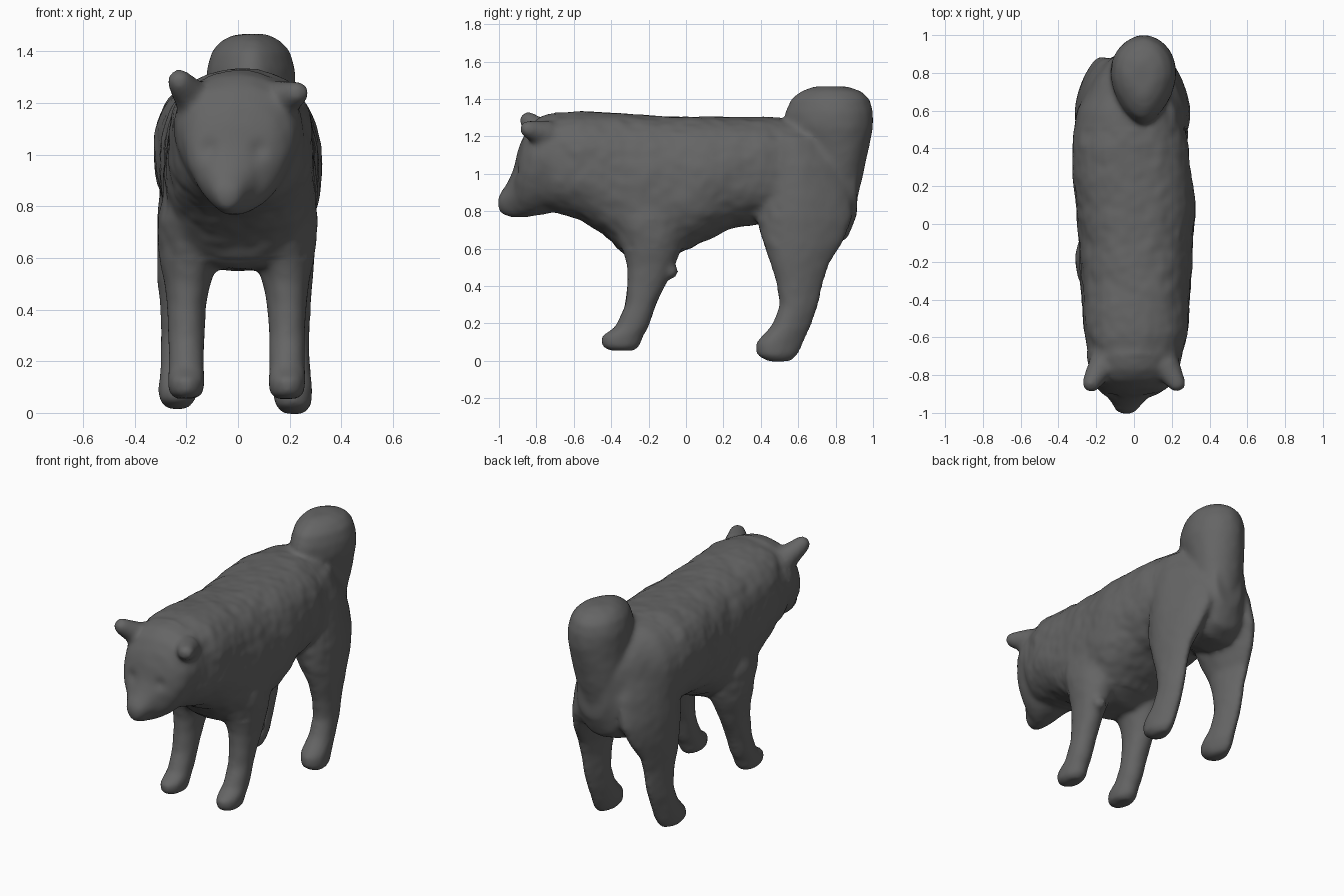
import bpy
import bmesh
import math
from mathutils import Vector, noise

cube = bpy.data.objects.get("Cube")
if cube:
    bpy.data.objects.remove(cube, do_unlink=True)

SIDES = 32
bm = bmesh.new()


def loft(rings, place, power=1.0, taper=0.0):
    """Skin closed rings (station, low, high, x centre, half width)."""
    loops = []
    for s, low, high, cx, hw in rings:
        loop = []
        for i in range(SIDES):
            a = math.tau * i / SIDES
            c, d = math.cos(a), math.sin(a)
            u = math.copysign(abs(c) ** power, c)
            v = math.copysign(abs(d) ** power, d)
            x = cx + hw * u * (1 + taper * v)
            loop.append(bm.verts.new(place(s, x, (low + high) / 2 + v * (high - low) / 2)))
        loops.append(loop)
    for a, b in zip(loops, loops[1:]):
        for i in range(SIDES):
            j = (i + 1) % SIDES
            bm.faces.new((a[i], a[j], b[j], b[i]))
    bm.faces.new(loops[0][::-1])
    bm.faces.new(loops[-1])


def along_y(s, x, t):
    return (x, s, t)


def along_z(s, x, t):
    return (x, t, s)


def ball(centre, radius):
    made = bmesh.ops.create_uvsphere(bm, u_segments=16, v_segments=10, radius=radius)
    bmesh.ops.translate(bm, verts=made["verts"], vec=centre)


# Torso from neck to rump
loft([(-.8, .82, 1.24, 0, .18), (-.72, .8, 1.315, .01, .24), (-.58, .76, 1.335, .01, .275),
      (-.45, .68, 1.33, .01, .285), (-.32, .56, 1.32, .01, .292), (-.1, .545, 1.31, .01, .302),
      (.08, .63, 1.305, .01, .315), (.25, .71, 1.305, -.01, .315), (.4, .73, 1.305, -.02, .31),
      (.6, .63, 1.29, -.025, .28), (.76, .61, 1.25, -.01, .215), (.86, .65, 1.2, .01, .155),
      (.915, .78, 1.15, .03, .1)], along_y, .82)

# Head and muzzle
loft([(-1.005, .82, .87, -.04, .025), (-.988, .785, .905, -.04, .055), (-.95, .77, .96, -.035, .08),
      (-.92, .765, 1.03, -.03, .105), (-.9, .765, 1.12, -.02, .145), (-.87, .765, 1.2, -.01, .185),
      (-.83, .77, 1.265, 0, .212), (-.77, .78, 1.31, 0, .236), (-.68, .8, 1.33, 0, .25)],
     along_y, 1.0, .2)

# Curled tail resting on the rump
loft([(.85, .66, .915, .02, .11), (1.0, .64, .95, .03, .145), (1.12, .6, .975, .04, .16),
      (1.25, .53, 1.0, .05, .172), (1.33, .53, 1.0, .05, .17), (1.4, .56, .98, .05, .15),
      (1.44, .61, .94, .05, .115), (1.468, .68, .86, .05, .06)], along_z, 1.08, .2)

for side, front_x, rear_x, ear_z, drop in ((-1, -.2, -.23, 1.32, .02), (1, .19, .21, 1.275, 0)):
    # Front leg with paw
    loft([(.055, -.41, -.28, front_x, .04), (.075, -.45, -.25, front_x, .067),
          (.13, -.455, -.23, front_x, .073), (.18, -.38, -.2, front_x, .07),
          (.3, -.325, -.16, front_x, .07), (.42, -.315, -.1, front_x, .077),
          (.5, -.315, -.065, front_x * .98, .09), (.58, -.335, -.03, front_x * .95, .112),
          (.76, -.4, .02, side * .185, .125), (.92, -.36, -.04, side * .16, .11)], along_z, .98)
    # Hind leg with a thigh that melts into the flank
    loft([(drop - .005, .44, .56, rear_x + side * .005, .04), (drop + .03, .375, .6, rear_x + side * .005, .07),
          (.1, .375, .63, rear_x, .077), (.19, .46, .67, rear_x, .068),
          (.3, .5, .71, rear_x, .066), (.42, .48, .735, rear_x, .07),
          (.52, .45, .77, rear_x, .08), (.63, .41, .84, rear_x * .9, .105),
          (.76, .375, .89, rear_x * .76, .135), (.9, .37, .88, rear_x * .64, .15),
          (1.05, .38, .84, rear_x * .54, .15), (1.2, .42, .76, rear_x * .4, .13)],
         along_z, 1.1, -.28)
    # Small rounded ear pointing out and forward
    for k in range(7):
        t = k / 6
        base = Vector((side * .17, -.75, 1.21))
        ball(base.lerp(Vector((side * .227, -.842, ear_z - .037)), t), .075 - .026 * t)

# Tuft behind the left elbow
ball(Vector((.2, -.085, .48)), .045)

bmesh.ops.recalc_face_normals(bm, faces=bm.faces)
mesh = bpy.data.meshes.new("dog")
bm.to_mesh(mesh)
bm.free()
dog = bpy.data.objects.new("dog", mesh)
bpy.context.collection.objects.link(dog)
bpy.ops.object.select_all(action="DESELECT")
dog.select_set(True)
bpy.context.view_layer.objects.active = dog

# Fuse the parts into one soft skin
remesh = dog.modifiers.new("fuse", "REMESH")
remesh.mode = "VOXEL"
remesh.voxel_size = .014
soften = dog.modifiers.new("soften", "SMOOTH")
soften.factor = .5
soften.iterations = 14
for name in ("fuse", "soften"):
    bpy.ops.object.modifier_apply(modifier=name)

# Lumpy coat, strongest on the flanks, and shallow eye sockets
mesh = dog.data
normals = [v.normal.copy() for v in mesh.vertices]
eyes = [Vector((x, -.9, 1.02)) for x in (-.11, .08)]
for v, n in zip(mesh.vertices, normals):
    flank = 1 if v.co.z > .6 and -.7 < v.co.y < .5 else .35
    push = .007 * flank * noise.noise(v.co * 8) + .004 * flank * noise.noise(v.co * 18)
    push -= sum(.014 * math.exp(-((v.co - e).length / .035) ** 2) for e in eyes)
    v.co += n * push

# Plain dark grey coat
grey = bpy.data.materials.new("dark grey")
grey.use_nodes = True
colour = (.13, .13, .13, 1)
grey.diffuse_color = colour
grey.node_tree.nodes["Principled BSDF"].inputs["Base Color"].default_value = colour
mesh.materials.clear()
mesh.materials.append(grey)
bpy.ops.object.shade_smooth()
